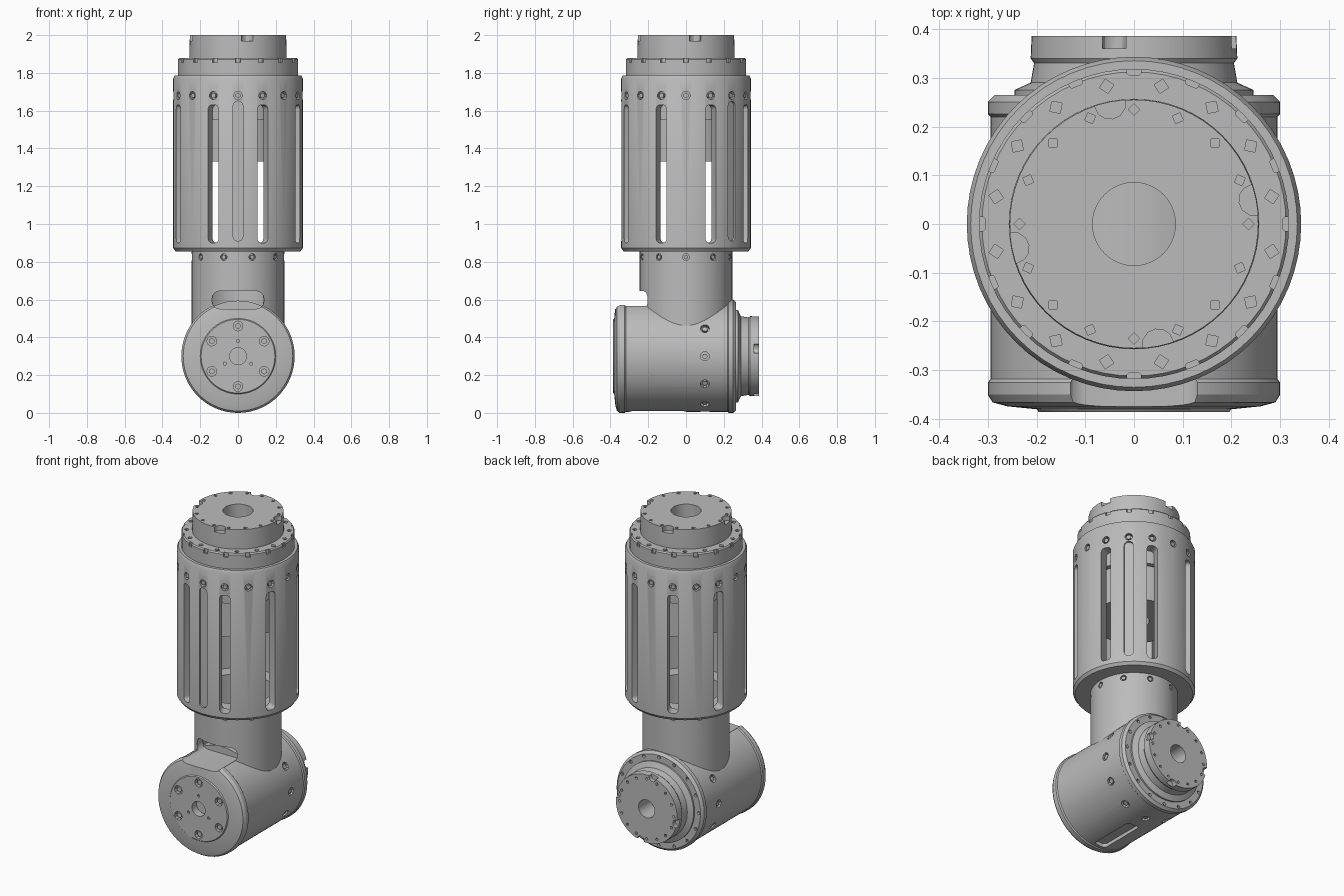
import bpy
import bmesh
from math import radians, cos, sin, tau
from mathutils import Matrix, Vector

cube = bpy.data.objects.get("Cube")
if cube:
    bpy.data.objects.remove(cube)

grey = bpy.data.materials.new("machined grey")
grey.use_nodes = True
grey.diffuse_color = (0.5, 0.5, 0.5, 1)
grey.node_tree.nodes["Principled BSDF"].inputs["Base Color"].default_value = (0.5, 0.5, 0.5, 1)

UPRIGHT = Matrix.Identity(4)
# Drum space: local z points to the front, local y points up
DRUM = Matrix.Translation((0, 0, 0.3)) @ Matrix.Rotation(radians(90), 4, 'X')


def make_object(name, bm):
    bmesh.ops.recalc_face_normals(bm, faces=bm.faces)
    mesh = bpy.data.meshes.new(name)
    bm.to_mesh(mesh)
    bm.free()
    mesh.materials.append(grey)
    obj = bpy.data.objects.new(name, mesh)
    bpy.context.collection.objects.link(obj)
    return obj


def lathe(name, profile, frame=UPRIGHT, steps=64):
    """Spin a (radius, height) profile around the frame's z axis."""
    bm = bmesh.new()
    verts = [bm.verts.new((r, 0, h)) for r, h in profile]
    edges = [bm.edges.new(pair) for pair in zip(verts, verts[1:])]
    if profile[0][0] > 0:
        edges.append(bm.edges.new((verts[-1], verts[0])))
    bmesh.ops.spin(bm, geom=verts + edges, axis=(0, 0, 1), cent=(0, 0, 0),
                   angle=tau, steps=steps)
    bmesh.ops.remove_doubles(bm, verts=bm.verts, dist=0.0001)
    bm.transform(frame)
    return make_object(name, bm)


def ngon(radius, sides):
    return [(radius * cos(tau * i / sides), radius * sin(tau * i / sides)) for i in range(sides)]


def rounded(half_x, half_y, radius, seg=4):
    """Outline of a rectangle with rounded corners."""
    pts = []
    for corner, (sx, sy) in enumerate([(1, 1), (-1, 1), (-1, -1), (1, -1)]):
        for i in range(seg + 1):
            a = radians(90) * (corner + i / seg)
            pts.append((sx * (half_x - radius) + radius * cos(a),
                        sy * (half_y - radius) + radius * sin(a)))
    return pts


def prism(bm, frame, outline, low, high):
    rings = [[bm.verts.new(frame @ Vector((x, y, h))) for x, y in outline] for h in (low, high)]
    bm.faces.new(rings[0][::-1])
    bm.faces.new(rings[1])
    n = len(outline)
    for i in range(n):
        j = (i + 1) % n
        bm.faces.new((rings[0][i], rings[0][j], rings[1][j], rings[1][i]))


def radial(degrees, height, frame=UPRIGHT):
    """Frame on the axis whose z points outward at the given angle."""
    return (frame @ Matrix.Rotation(radians(degrees), 4, 'Z')
            @ Matrix.Translation((0, 0, height)) @ Matrix.Rotation(radians(90), 4, 'Y'))


def facing(degrees, radius, frame=UPRIGHT):
    """Frame off the axis whose z runs along the axis."""
    return (frame @ Matrix.Rotation(radians(degrees), 4, 'Z')
            @ Matrix.Translation((radius, 0, 0)))


def around(count, start=0):
    return [start + 360 * i / count for i in range(count)]


def cut(obj, bm):
    cutter = make_object("cutter", bm)
    cutter.hide_render = True
    mod = obj.modifiers.new("cut", 'BOOLEAN')
    mod.operation = 'DIFFERENCE'
    mod.solver = 'EXACT'
    mod.object = cutter
    bpy.context.view_layer.update()
    graph = bpy.context.evaluated_depsgraph_get()
    result = bpy.data.meshes.new_from_object(obj.evaluated_get(graph))
    obj.modifiers.clear()
    obj.data = result
    bpy.data.objects.remove(cutter)


def bolts(name, frames, low, high, radius=0.014):
    bm = bmesh.new()
    for frame in frames:
        prism(bm, frame, ngon(radius, 6), low, high)
    make_object(name, bm)


# Slotted cage with a floor ring
cage = lathe("slotted_cage", [
    (0.2, 0.855), (0.33, 0.855), (0.343, 0.872), (0.343, 1.77), (0.335, 1.785),
    (0.28, 1.785), (0.28, 0.895), (0.2, 0.895)])
cage_bolts = [radial(a, 1.68) for a in around(16)]
bm = bmesh.new()
for a in around(8, 22.5):
    prism(bm, radial(a, 1.265), rounded(0.365, 0.03, 0.022), 0.22, 0.4)
for a in (-90, 45):
    prism(bm, radial(a, 1.28), rounded(0.37, 0.026, 0.025), 0.33, 0.4)
for frame in cage_bolts:
    prism(bm, frame, ngon(0.022, 10), 0.32, 0.4)
cut(cage, bm)
bolts("cage_bolts", cage_bolts, 0.315, 0.338)

# Upper motor hanging inside the cage, with stepped output flange
motor = lathe("upper_motor", [
    (0.085, 2), (0.255, 2), (0.257, 1.9), (0.257, 1.88), (0.312, 1.88), (0.318, 1.872),
    (0.318, 1.78), (0.285, 1.78), (0.279, 1.55), (0.25, 1.55), (0.25, 1.33), (0.085, 1.33)])
bm = bmesh.new()
for a in around(16):
    prism(bm, facing(a, 0.235), ngon(0.012, 4), 1.98, 2.1)
    prism(bm, facing(a + 11.25, 0.288), ngon(0.015, 4), 1.86, 1.9)
    prism(bm, facing(a, 0.318), rounded(0.012, 0.014, 0.003, 1), 1.855, 1.9)
for a in around(4, 11.25):
    prism(bm, facing(a, 0.252), ngon(0.032, 12), 1.97, 2.1)
cut(motor, bm)

# Hollow neck between cage and drum
neck = lathe("neck", [(0.2, 0.44), (0.245, 0.44), (0.245, 0.87), (0.2, 0.87)])
neck_bolts = [radial(a, 0.825) for a in around(10)]
cable_notch = DRUM @ Matrix.Translation((0, 0.298, 0))
bm = bmesh.new()
prism(bm, cable_notch, rounded(0.137, 0.047, 0.04), 0.15, 0.45)
for frame in neck_bolts:
    prism(bm, frame, ngon(0.018, 10), 0.23, 0.3)
cut(neck, bm)
bolts("neck_bolts", neck_bolts, 0.225, 0.243, 0.012)

# Horizontal drum with rims and a dished front cap
drum = lathe("drum", [
    (0, 0.34), (0.045, 0.34), (0.045, 0.386), (0.195, 0.386), (0.2, 0.38), (0.26, 0.374),
    (0.29, 0.366), (0.3, 0.35), (0.3, 0.325), (0.294, 0.318), (0.294, -0.22), (0.3, -0.226),
    (0.3, -0.25), (0.285, -0.265), (0, -0.265)], DRUM)
side_bolts = [radial(a, -0.1, DRUM) for a in around(12) if not 45 < a < 135]
cap_bolts = [facing(a, 0.16, DRUM) for a in around(6, 30)]
bm = bmesh.new()
prism(bm, cable_notch, rounded(0.137, 0.047, 0.04), 0.15, 0.45)
prism(bm, radial(-90, 0.15, DRUM), rounded(0.15, 0.04, 0.02), 0.27, 0.35)
for frame in side_bolts:
    prism(bm, frame, ngon(0.024, 10), 0.27, 0.35)
for frame in cap_bolts:
    prism(bm, frame, ngon(0.026, 10), 0.36, 0.45)
for a in around(3, -30):
    prism(bm, facing(a, 0.08, DRUM), ngon(0.009, 6), 0.375, 0.45)
for a in around(16):
    prism(bm, facing(a, 0.272, DRUM), ngon(0.012, 4), -0.3, -0.25)
cut(drum, bm)
bolts("drum_side_bolts", side_bolts, 0.265, 0.288, 0.015)
bolts("front_cap_bolts", cap_bolts, 0.355, 0.377, 0.016)

# Rear output flange
flange = lathe("rear_flange", [
    (0.055, -0.386), (0.21, -0.386), (0.212, -0.34), (0.205, -0.33), (0.212, -0.29),
    (0.245, -0.275), (0.245, -0.25), (0.055, -0.25)], DRUM)
bm = bmesh.new()
for a in around(16):
    prism(bm, facing(a, 0.185, DRUM), ngon(0.01, 4), -0.45, -0.37)
for a in around(4, 11.25):
    prism(bm, facing(a, 0.208, DRUM), ngon(0.025, 12), -0.45, -0.36)
cut(flange, bm)

# Smooth round surfaces, keep machined edges sharp
bpy.ops.object.select_all(action='DESELECT')
for obj in (cage, motor, neck, drum, flange):
    obj.select_set(True)
    bpy.context.view_layer.objects.active = obj
bpy.ops.object.shade_smooth_by_angle(angle=radians(30))
